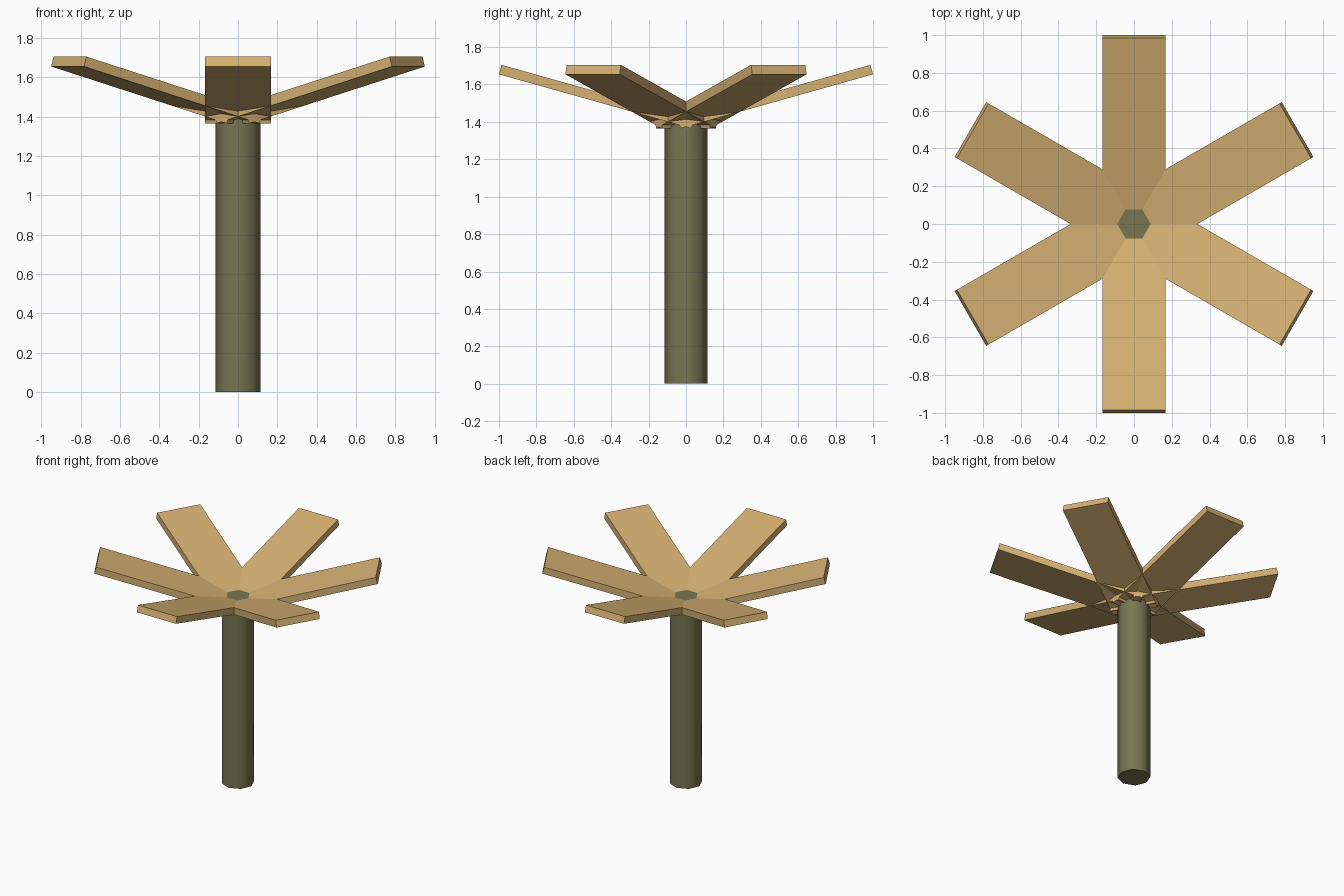
import bpy, math
from mathutils import Matrix, Vector

if "Cube" in bpy.data.objects:
    bpy.data.objects.remove(bpy.data.objects["Cube"])


def material(name, rgb):
    m = bpy.data.materials.new(name)
    m.diffuse_color = (*rgb, 1)
    m.use_nodes = True
    m.node_tree.nodes["Principled BSDF"].inputs["Base Color"].default_value = m.diffuse_color
    return m


TAN = material("tan_leaf", (0.67, 0.44, 0.17))
OLIVE = material("olive_trunk", (0.185, 0.18, 0.082))

# Trunk: eight-sided post, softly shaded, poking through the leaf hub
TOP = 1.449
bpy.ops.mesh.primitive_cylinder_add(vertices=8, radius=0.115, depth=TOP,
                                    location=(0, 0, TOP / 2))
trunk = bpy.context.object
trunk.name = "trunk"
trunk.data.materials.append(OLIVE)
bpy.ops.object.shade_smooth_by_angle(angle=math.radians(50))

# Leaves: six flat planks tilted upwards, overlapping at the hub
TILT = math.radians(15.7)
WIDTH, THICK = 0.335, 0.052
INNER = Vector((-0.03, 0, 1.365))     # lower inner edge
LENGTH = 1.03 / math.cos(TILT)

for i in range(6):
    bpy.ops.mesh.primitive_cube_add(size=1)
    leaf = bpy.context.object
    leaf.name = f"leaf_{i + 1}"
    leaf.data.transform(
        Matrix.Rotation(math.radians(30 + 60 * i), 4, 'Z')
        @ Matrix.Translation(INNER)
        @ Matrix.Rotation(-TILT, 4, 'Y')
        @ Matrix.Diagonal((LENGTH, WIDTH, THICK, 1))
        @ Matrix.Translation((0.5, 0, 0.5)))
    leaf.data.materials.append(TAN)
